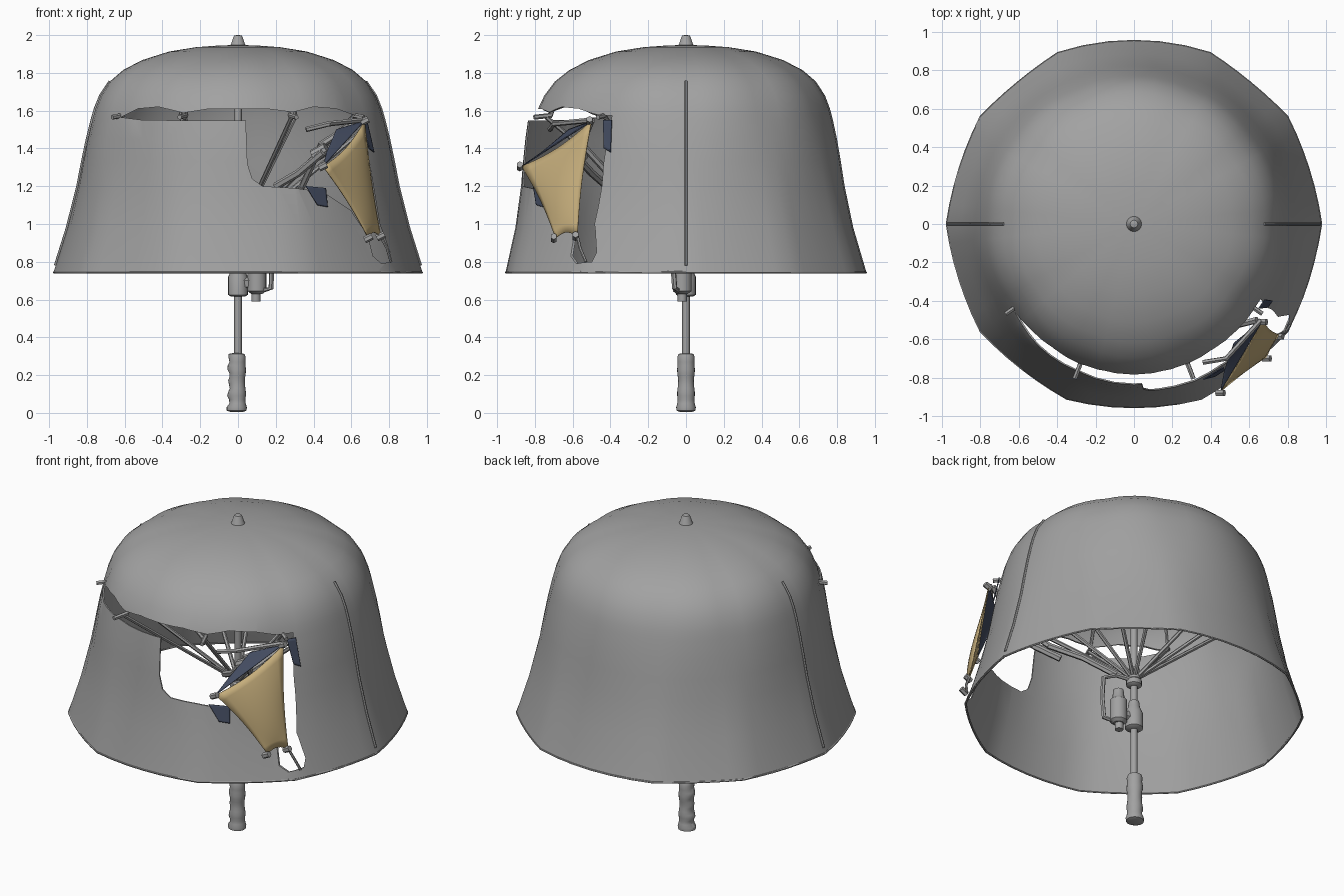
import bpy, bmesh, math
from mathutils import Vector

cube = bpy.data.objects.get("Cube")
if cube:
    bpy.data.objects.remove(cube, do_unlink=True)


def material(name, rgb):
    m = bpy.data.materials.new(name)
    m.use_nodes = True
    m.diffuse_color = (*rgb, 1)
    m.node_tree.nodes["Principled BSDF"].inputs["Base Color"].default_value = (*rgb, 1)
    return m


GREY = material("grey", (0.36, 0.36, 0.36))
TAN = material("tan", (0.56, 0.42, 0.2))
NAVY = material("navy", (0.055, 0.07, 0.115))


def finish(bm, name, mat, smooth=35):
    bmesh.ops.recalc_face_normals(bm, faces=bm.faces)
    me = bpy.data.meshes.new(name)
    bm.to_mesh(me)
    bm.free()
    ob = bpy.data.objects.new(name, me)
    bpy.context.collection.objects.link(ob)
    me.materials.append(mat)
    bpy.ops.object.select_all(action="DESELECT")
    ob.select_set(True)
    bpy.context.view_layer.objects.active = ob
    if smooth:
        bpy.ops.object.shade_smooth_by_angle(angle=math.radians(smooth))
    return ob


def apply(ob, kind, **settings):
    m = ob.modifiers.new(kind.lower(), kind)
    for key, value in settings.items():
        setattr(m, key, value)
    bpy.context.view_layer.objects.active = ob
    bpy.ops.object.modifier_apply(modifier=m.name)


def loft(bm, rings):
    """Join closed rings of points and cap both ends."""
    rows = [[bm.verts.new(p) for p in ring] for ring in rings]
    n = len(rows[0])
    for a, b in zip(rows, rows[1:]):
        for i in range(n):
            bm.faces.new((a[i], a[(i + 1) % n], b[(i + 1) % n], b[i]))
    bm.faces.new(rows[0])
    bm.faces.new(rows[-1])


def lathe(name, profile, x=0, y=0, n=20, wave=0.0):
    bm = bmesh.new()
    rings = []
    for r, z in profile:
        ring = []
        for i in range(n):
            a = math.tau * i / n
            grip = wave * math.sin(z * 85) * max(0, -math.cos(a))
            ring.append((x + (r + grip) * math.cos(a), y + r * math.sin(a), z))
        rings.append(ring)
    loft(bm, rings)
    return finish(bm, name, GREY)


def rod(name, points, radius=0.01, mat=GREY, n=6):
    bm = bmesh.new()
    pts = [Vector(p) for p in points]
    rings = []
    for i, p in enumerate(pts):
        d = (pts[min(i + 1, len(pts) - 1)] - pts[max(i - 1, 0)]).normalized()
        u = d.cross(Vector((0.31, 0.9, 0.17))).normalized()
        v = d.cross(u)
        rings.append([p + radius * (u * math.cos(math.tau * k / n) + v * math.sin(math.tau * k / n))
                      for k in range(n)])
    loft(bm, rings)
    return finish(bm, name, mat)


# Canopy shape: rib directions and the rib profile from crown to hem
RIBS = [0, 35, 66, 114, 145, 180, 215, 249, 291, 325, 360]
PROFILE = [(0.1, 1.945), (0.22, 1.936), (0.36, 1.913), (0.5, 1.868), (0.6, 1.815),
           (0.67, 1.755), (0.72, 1.68), (0.748, 1.61), (0.758, 1.575), (0.764, 1.555),
           (0.79, 1.45), (0.815, 1.33), (0.84, 1.2), (0.895, 0.98), (0.97, 0.74)]


def rib_radius(z):
    for (r0, z0), (r1, z1) in zip(PROFILE, PROFILE[1:]):
        if z >= z1:
            return r0 + (r1 - r0) * (z0 - z) / (z0 - z1)
    return PROFILE[-1][0]


def surface(deg, z, out=0.0):
    i = max(k for k in range(10) if RIBS[k] <= deg % 360)
    t = (deg % 360 - RIBS[i]) / (RIBS[i + 1] - RIBS[i])
    low = min(1, max(0, (1.8 - z) / 0.9))
    dip = -0.02 + 0.042 * low
    r = rib_radius(z) * (1.008 - dip * 4 * t * (1 - t))
    # The front of the skirt hangs outside the crown
    front = max(0, math.cos(math.radians(deg % 360 - 270) * 90 / 56)) if deg % 360 > 200 else 0
    lift = 0.025 * max(0, 1 - (z - 1.57) / 0.25) if z > 1.57 else 0.06 * (z - 0.74) / 0.83
    r += front * lift + out
    a = math.radians(deg)
    return Vector((r * math.cos(a), r * math.sin(a), z))


# Canopy shell
bm = bmesh.new()
angles = [RIBS[i] + (RIBS[i + 1] - RIBS[i]) * k / 6 for i in range(10) for k in range(6)]
rows = [[bm.verts.new(surface(a, z)) for a in angles] for r, z in PROFILE]
top = bm.verts.new((0, 0, 1.948))
n = len(angles)
for i in range(n):
    j = (i + 1) % n
    bm.faces.new((top, rows[0][i], rows[0][j]))
    for a, b in zip(rows, rows[1:]):
        bm.faces.new((a[i], b[i], b[j], a[j]))
canopy = finish(bm, "canopy", GREY, 0)
apply(canopy, "SOLIDIFY", thickness=0.008, offset=-1)


def cut(outline):
    bm = bmesh.new()
    loft(bm, [[(x, y, z) for x, z in outline] for y in (-1.3, -0.25)])
    cutter = finish(bm, "cutter", GREY, 0)
    cutter.hide_render = True
    apply(canopy, "BOOLEAN", operation="DIFFERENCE", object=cutter, solver="EXACT")
    bpy.data.objects.remove(cutter, do_unlink=True)


# Slit under the crown hem, then the window with its torn lower corner
cut([(-0.62, 1.565), (-0.5, 1.55), (0, 1.547), (0.5, 1.552), (0.63, 1.57), (0.52, 1.61),
     (0.4, 1.62), (0.29, 1.592), (0.15, 1.61), (-0.15, 1.61), (-0.29, 1.588),
     (-0.42, 1.62), (-0.53, 1.61)])
cut([(0.04, 1.58), (0.05, 1.32), (0.075, 1.24), (0.13, 1.2), (0.3, 1.19), (0.45, 1.17),
     (0.6, 1.07), (0.69, 0.93), (0.715, 0.83), (0.76, 0.79), (0.81, 0.8), (0.805, 0.85),
     (0.75, 1.0), (0.7, 1.3), (0.66, 1.575)])
bpy.ops.object.select_all(action="DESELECT")
canopy.select_set(True)
bpy.context.view_layer.objects.active = canopy
bpy.ops.object.shade_smooth_by_angle(angle=math.radians(22))

# Hem, side seams, ribs, stretchers and rib tips
rod("hem_band", [surface(a, 0.744, -0.004) for a in angles] + [surface(0, 0.744, -0.004)], 0.007)
for name, deg in (("left_seam", 0), ("right_seam", 180)):
    rod(name, [surface(deg, z, 0.002) for r, z in PROFILE[5:-1]] + [surface(deg, 0.78, 0.002)], 0.008)
for i, deg in enumerate(RIBS[:-1]):
    rod(f"rib_{i}", [surface(deg, z, -0.015) - Vector((0, 0, 0.012)) for r, z in PROFILE[:9]], 0.009)
    a = math.radians(deg)
    hub = Vector((0.03 * math.cos(a), 0.03 * math.sin(a), 0.97))
    rod(f"stretcher_{i}", [hub, surface(deg, 1.565, -0.025)], 0.012)
    if 200 < deg < 330:
        rod(f"rib_tip_{i}", [surface(deg, 1.575, -0.02), surface(deg, 1.565, 0.045)], 0.013)

# Shaft, grip, finial and hub
lathe("shaft", [(0.02, 0.28), (0.02, 1.94)], n=12)
lathe("grip", [(0.035, 0.006), (0.05, 0.012), (0.052, 0.03), (0.046, 0.05)]
      + [(0.044 + 0.003 * math.sin(k), 0.07 + 0.02 * k) for k in range(10)]
      + [(0.045, 0.27), (0.046, 0.295), (0.04, 0.312), (0.02, 0.316)], x=-0.005, wave=0.006)
lathe("finial", [(0.045, 1.935), (0.038, 1.95), (0.026, 1.985), (0.02, 1.997), (0.008, 2.0)])
lathe("hub", [(0.03, 0.9), (0.045, 0.91), (0.045, 0.94), (0.035, 0.95), (0.04, 1.0), (0.03, 1.02)])

# Lock mechanism beside the shaft
lathe("lock_collar", [(0.035, 0.615), (0.052, 0.625), (0.052, 0.72), (0.035, 0.76), (0.03, 0.8)])
lathe("motor_body", [(0.03, 0.63), (0.05, 0.645), (0.05, 0.78), (0.035, 0.8), (0.03, 0.85)], x=0.1, y=-0.02)
lathe("motor_pin", [(0.024, 0.59), (0.024, 0.64)], x=0.095, y=-0.02)
rod("lock_bridge", [(0, 0, 0.69), (0.1, -0.02, 0.69)], 0.035)
rod("motor_loop", [(0.13, -0.04, 0.65), (0.175, -0.06, 0.66), (0.18, -0.07, 0.8),
                   (0.17, -0.07, 0.93), (0.1, -0.04, 0.96), (0.03, 0, 0.94)], 0.014)

# Folding arm behind the window
rod("arm_lower", [(0.1, -0.04, 0.96), (0.24, -0.17, 1.08), (0.34, -0.35, 1.2)], 0.018)
rod("arm_middle", [(0.2, -0.42, 1.2), (0.32, -0.5, 1.27), (0.45, -0.6, 1.38)], 0.02)
rod("arm_upper", [(0.34, -0.35, 1.2), (0.44, -0.55, 1.42), (0.64, -0.5, 1.55)], 0.018)
rod("arm_link", [(0.36, -0.72, 1.5), (0.48, -0.7, 1.53), (0.66, -0.5, 1.55)], 0.014)
rod("arm_joint", [(0.4, -0.55, 1.36), (0.47, -0.57, 1.4)], 0.035, n=10)


def patch(name, corners, mat, pinch=0.0, bulge=0.0, n=10):
    """Cloth patch between four corners with hollow edges and a bowed middle."""
    a, b, c, d = map(Vector, corners)
    mid = (a + b + c + d) / 4
    normal = (b - a).cross(c - a).normalized()
    bm = bmesh.new()
    grid = []
    for i in range(n + 1):
        u = i / n
        line = []
        for j in range(n + 1):
            v = j / n
            p = a.lerp(b, u).lerp(d.lerp(c, u), v)
            hu, hv = 4 * u * (1 - u), 4 * v * (1 - v)
            p = p.lerp(mid, pinch * max(hu * (1 - hv), hv * (1 - hu)))
            line.append(bm.verts.new(p + normal * bulge * hu * hv))
        grid.append(line)
    for i in range(n):
        for j in range(n):
            bm.faces.new((grid[i][j], grid[i + 1][j], grid[i + 1][j + 1], grid[i][j + 1]))
    ob = finish(bm, name, mat, 40)
    apply(ob, "SOLIDIFY", thickness=0.006, offset=0)


# Folded window flap with its dark lining and corner toggles
A, B, C, D = (0.67, -0.5, 1.545), (0.45, -0.87, 1.305), (0.69, -0.69, 0.925), (0.755, -0.575, 0.935)
patch("window_flap", (A, B, C, D), TAN, 0.1, 0.025)
patch("flap_lining", (A, B, (0.47, -0.76, 1.38), (0.52, -0.62, 1.5)), NAVY)
patch("lower_lining", [surface(a, z, 0.014) for a, z in
                       ((294, 1.2), (302, 1.19), (302, 1.09), (298, 1.1))], NAVY)
patch("side_lining", [surface(a, z, 0.012) for a, z in
                      ((326, 1.55), (330, 1.55), (331, 1.38), (328, 1.4))], NAVY)
for i, p in enumerate((A, B, C, D)):
    p = Vector(p)
    rod(f"toggle_{i}", [p - Vector((0.02, 0.01, 0.01)), p + Vector((0.02, -0.01, 0.01))], 0.018)
rod("toggle_cord", [D, (0.79, -0.56, 0.87), (0.81, -0.53, 0.8)], 0.008)
